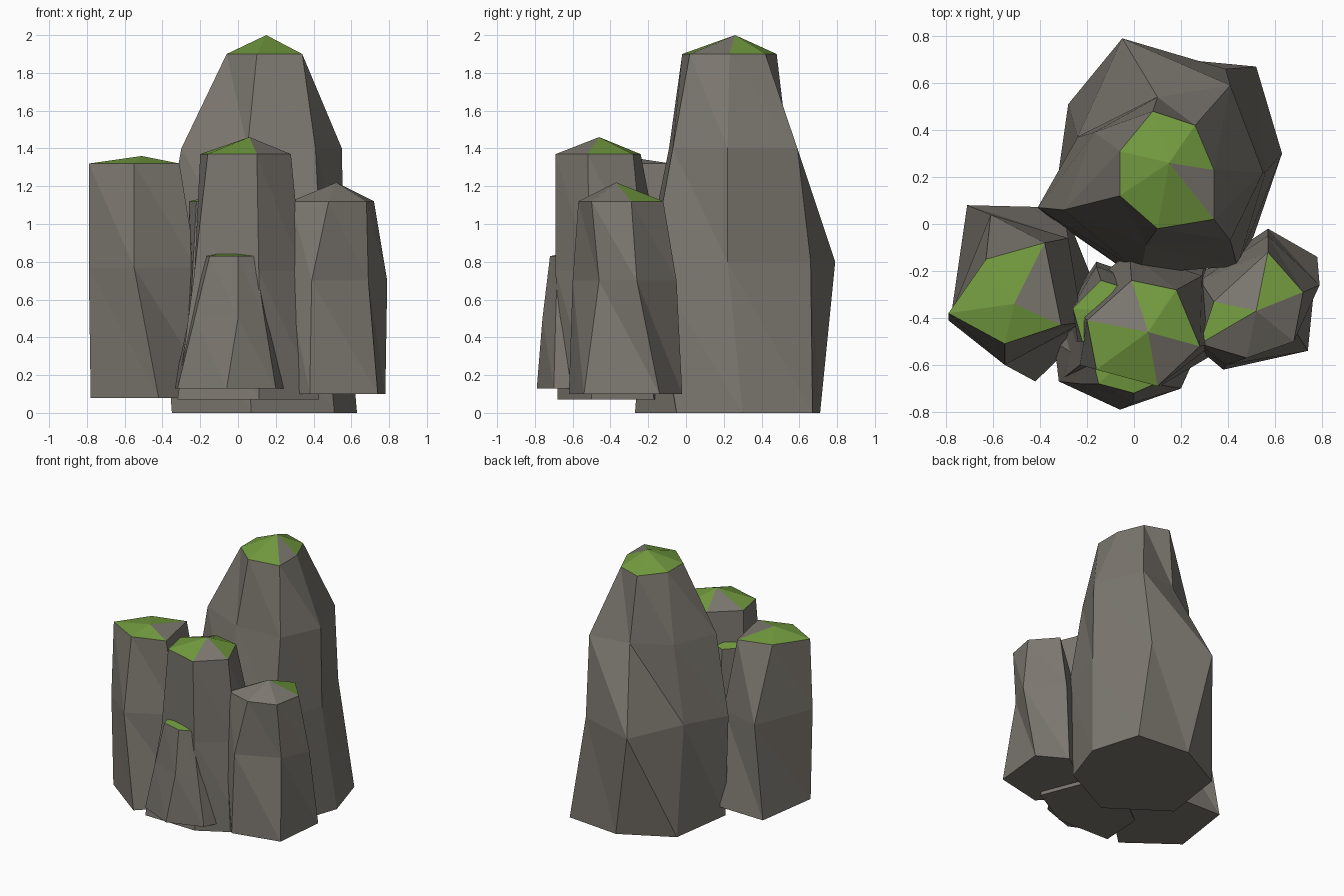
import bpy, bmesh

def material(name, col):
    m = bpy.data.materials.new(name)
    m.diffuse_color = (*col, 1)
    return m

STONE = material("grey stone", (0.20, 0.185, 0.16))
MOSS = material("green moss", (0.17, 0.33, 0.05))

def column(name, apex, mossy, *rings):
    """Faceted rock: rings are (z, outline) from bottom to top, counter-clockwise.
    mossy lists the cap facets that are green."""
    bm = bmesh.new()
    levels = [[bm.verts.new((x, y, z)) for x, y in pts] for z, pts in rings]
    n = len(levels[0])
    bm.faces.new(levels[0][::-1])
    for low, up in zip(levels, levels[1:]):
        for i in range(n):
            j = (i + 1) % n
            bm.faces.new((low[i], low[j], up[i]))
            bm.faces.new((low[j], up[j], up[i]))
    tip = bm.verts.new(apex)
    top = levels[-1]
    for i in range(n):
        f = bm.faces.new((top[i], top[(i + 1) % n], tip))
        f.material_index = int(i in mossy)
    me = bpy.data.meshes.new(name)
    bm.to_mesh(me)
    bm.free()
    me.materials.append(STONE)
    me.materials.append(MOSS)
    bpy.context.collection.objects.link(bpy.data.objects.new(name, me))

# tall rear rock
column("tall_rock", (0.15, 0.26, 2.0), (0, 1, 2, 3, 5, 6),
       (0.0, [(0.1, 0.71), (-0.28, 0.51), (-0.35, 0.02), (0.07, -0.27), (0.51, -0.05), (0.63, 0.30), (0.52, 0.67)]),
       (0.8, [(-0.05, 0.79), (-0.24, 0.37), (-0.41, 0.07), (0.03, -0.21), (0.44, -0.18), (0.56, 0.22), (0.39, 0.66)]),
       (1.4, [(0.10, 0.54), (-0.17, 0.39), (-0.30, 0.06), (0.05, -0.09), (0.41, -0.07), (0.55, 0.22), (0.41, 0.59)]),
       (1.9, [(0.08, 0.48), (-0.06, 0.31), (-0.06, 0.12), (0.10, -0.02), (0.34, 0.02), (0.34, 0.23), (0.26, 0.42)]))

# left rock
column("left_rock", (-0.51, -0.34, 1.36), (0, 1, 3, 4),
       (0.08, [(-0.78, -0.40), (-0.42, -0.67), (-0.12, -0.38), (-0.30, 0.07), (-0.71, 0.08)]),
       (0.77, [(-0.79, -0.41), (-0.55, -0.60), (-0.22, -0.42), (-0.28, -0.06), (-0.61, 0.04)]),
       (1.32, [(-0.79, -0.38), (-0.55, -0.51), (-0.31, -0.43), (-0.38, -0.08), (-0.63, -0.15)]))

# middle rock
column("middle_rock", (0.06, -0.46, 1.46), (0, 2, 3, 5),
       (0.07, [(-0.32, -0.67), (0.11, -0.68), (0.43, -0.50), (0.30, -0.17), (0.0, -0.12), (-0.30, -0.35)]),
       (0.75, [(-0.23, -0.60), (0.11, -0.69), (0.34, -0.51), (0.29, -0.22), (-0.02, -0.12), (-0.23, -0.38)]),
       (1.37, [(-0.16, -0.62), (0.10, -0.69), (0.28, -0.52), (0.18, -0.28), (-0.01, -0.24), (-0.20, -0.41)]))

# right rock
column("right_rock", (0.52, -0.37, 1.22), (2, 4),
       (0.10, [(0.38, -0.62), (0.74, -0.54), (0.78, -0.14), (0.57, -0.02), (0.30, -0.2), (0.27, -0.5)]),
       (0.70, [(0.39, -0.60), (0.69, -0.46), (0.79, -0.26), (0.57, -0.05), (0.28, -0.24), (0.26, -0.52)]),
       (1.12, [(0.48, -0.57), (0.68, -0.50), (0.72, -0.29), (0.57, -0.12), (0.34, -0.33), (0.28, -0.51)]))

# low front rock, mostly sunk into the middle one
column("front_rock", (-0.03, -0.56, 0.86), range(7),
       (0.13, [(-0.32, -0.67), (-0.06, -0.79), (0.20, -0.70), (0.29, -0.5), (0.1, -0.3), (-0.2, -0.3), (-0.34, -0.5)]),
       (0.50, [(-0.23, -0.68), (0.0, -0.76), (0.14, -0.69), (0.2, -0.51), (0.05, -0.37), (-0.16, -0.4), (-0.26, -0.55)]),
       (0.83, [(-0.15, -0.68), (0.0, -0.72), (0.09, -0.68), (0.12, -0.52), (0.0, -0.45), (-0.13, -0.48), (-0.17, -0.6)]))

# sliver rock between the left and middle rocks
column("sliver_rock", (-0.08, -0.37, 1.16), range(5),
       (0.10, [(-0.28, -0.50), (0.05, -0.52), (0.1, -0.25), (-0.16, -0.16), (-0.28, -0.34)]),
       (0.75, [(-0.24, -0.50), (0.03, -0.52), (0.08, -0.27), (-0.16, -0.18), (-0.26, -0.35)]),
       (1.12, [(-0.22, -0.50), (0.0, -0.5), (0.05, -0.3), (-0.14, -0.24), (-0.26, -0.36)]))
